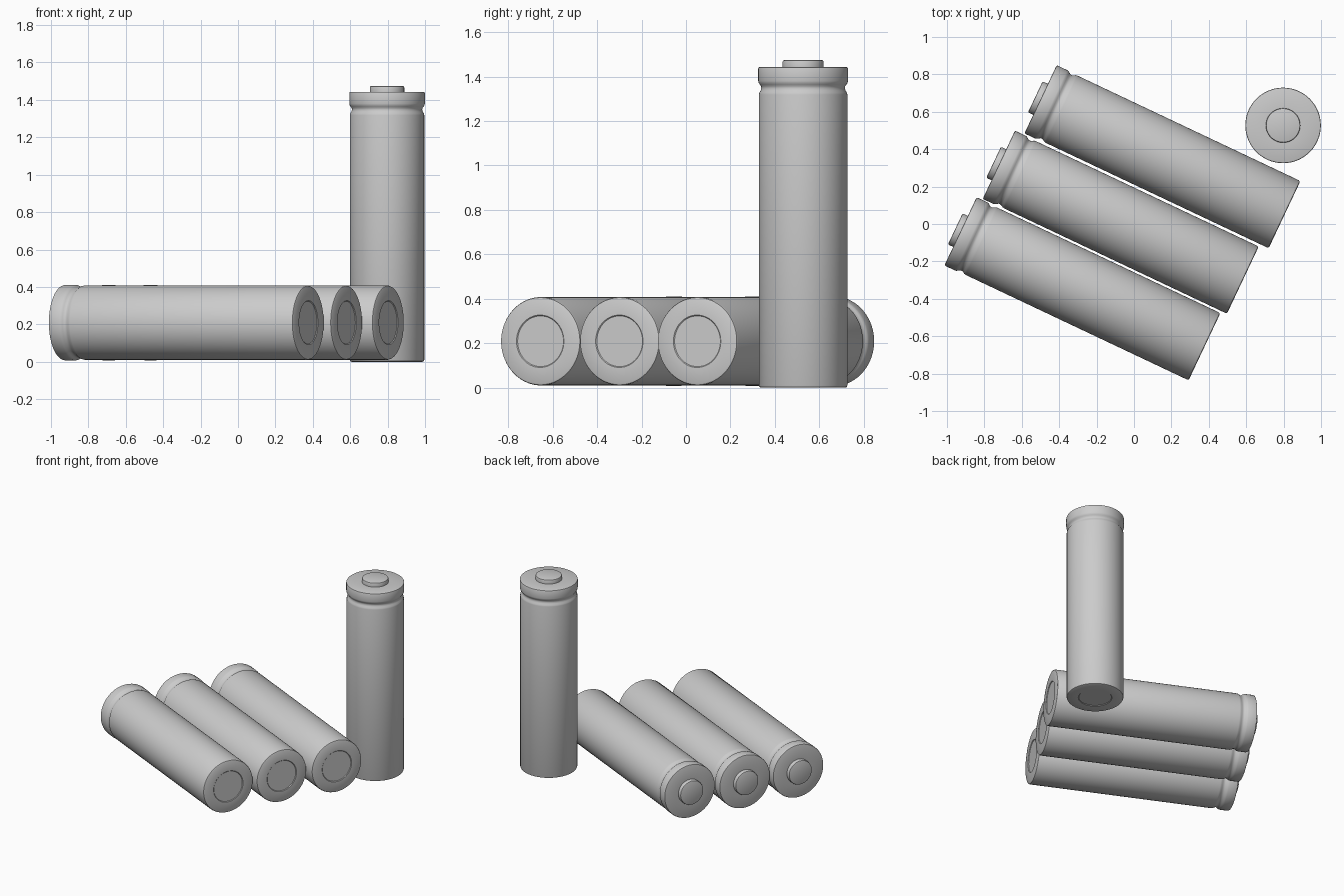
import bpy
import bmesh
import math
from mathutils import Matrix, Vector

cube = bpy.data.objects.get("Cube")
if cube:
    bpy.data.objects.remove(cube, do_unlink=True)

grey = bpy.data.materials.new("light_grey")
grey.use_nodes = True
grey.diffuse_color = (0.6, 0.6, 0.6, 1)
grey.node_tree.nodes["Principled BSDF"].inputs["Base Color"].default_value = (0.6, 0.6, 0.6, 1)

# Cell outline as (radius, height), from the recessed base to the contact button
PROFILE = [
    (0, 0.004), (0.114, 0.004), (0.118, 0), (0.19, 0), (0.196, 0.003), (0.199, 0.01),
    (0.199, 1.318), (0.197, 1.328), (0.191, 1.337), (0.188, 1.347), (0.189, 1.356),
    (0.195, 1.364), (0.2, 1.372), (0.202, 1.38), (0.202, 1.436), (0.2, 1.441),
    (0.195, 1.443), (0.092, 1.443), (0.092, 1.467), (0.09, 1.472), (0.085, 1.474),
    (0, 1.474),
]


def make_cell_mesh():
    bm = bmesh.new()
    verts = [bm.verts.new((r, 0, z)) for r, z in PROFILE]
    edges = [bm.edges.new(pair) for pair in zip(verts, verts[1:])]
    bmesh.ops.spin(bm, geom=verts + edges, cent=(0, 0, 0), axis=(0, 0, 1),
                   angle=math.tau, steps=64, use_duplicate=False)
    bmesh.ops.remove_doubles(bm, verts=bm.verts, dist=0.0005)
    bmesh.ops.recalc_face_normals(bm, faces=bm.faces)
    mesh = bpy.data.meshes.new("battery_cell")
    bm.to_mesh(mesh)
    bm.free()
    mesh.materials.append(grey)
    return mesh


def add_cell(name, mesh, base, direction):
    obj = bpy.data.objects.new(name, mesh)
    bpy.context.collection.objects.link(obj)
    turn = Vector((0, 0, 1)).rotation_difference(Vector(direction))
    obj.matrix_world = Matrix.Translation(base) @ turn.to_matrix().to_4x4()
    return obj


cell = make_cell_mesh()

# One standing cell and three lying side by side
standing = add_cell("standing_battery", cell, (0.797, 0.527, 0), (0, 0, 1))
lying_direction = (-math.cos(math.radians(25.3)), math.sin(math.radians(25.3)), 0)
for place, x, y in (("back", 0.805, 0.05), ("middle", 0.582, -0.3), ("front", 0.377, -0.656)):
    add_cell("lying_battery_" + place, cell, (x, y, 0.209), lying_direction)

# Smooth sides with crisp rims
bpy.ops.object.select_all(action="DESELECT")
standing.select_set(True)
bpy.context.view_layer.objects.active = standing
bpy.ops.object.shade_smooth_by_angle(angle=math.radians(40))
